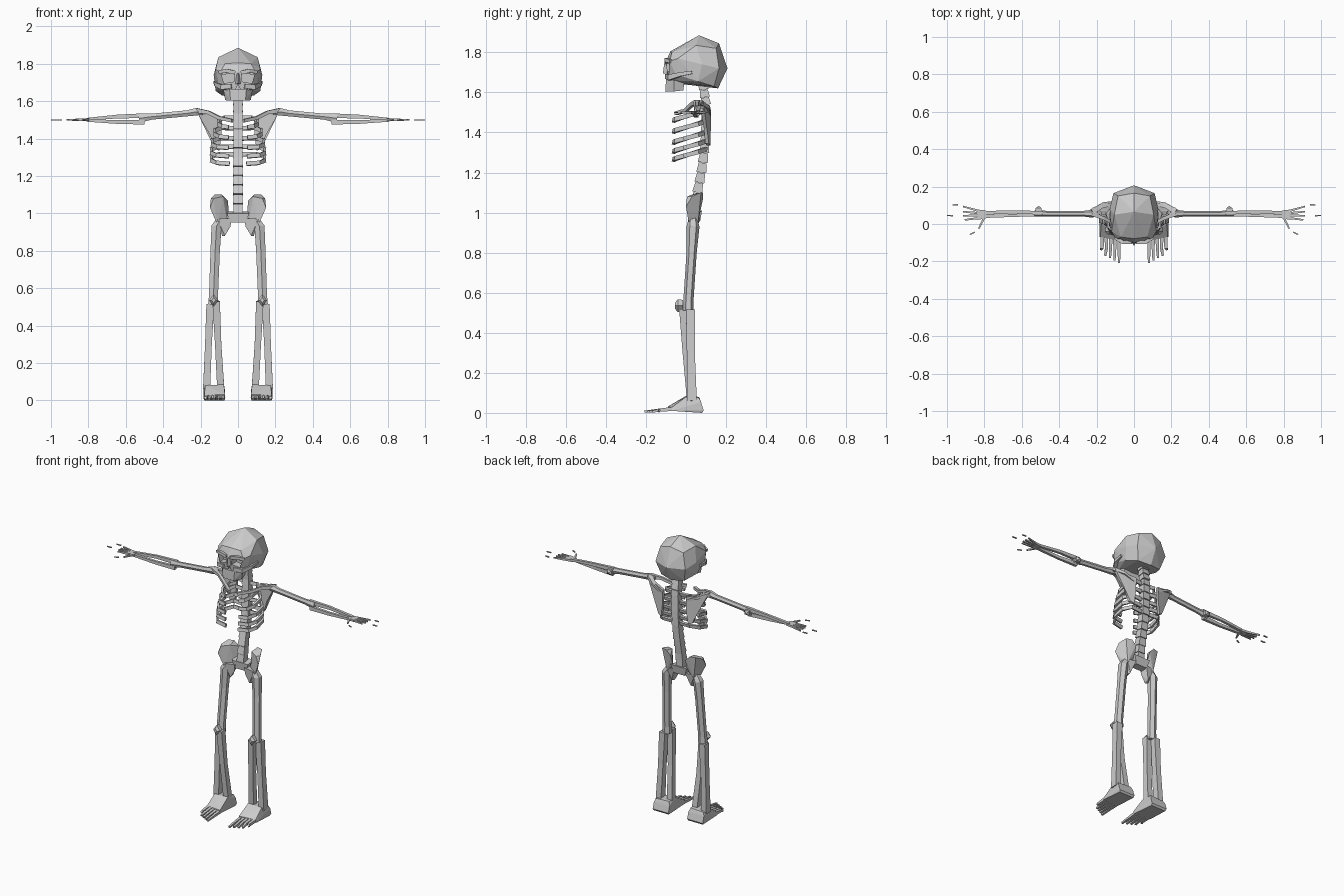
import bpy, bmesh, math
from mathutils import Vector

bone_mat = bpy.data.materials.new("bone grey")
bone_mat.diffuse_color = (0.6, 0.6, 0.6, 1)


def finish(name, bm, mirror=False):
    bmesh.ops.recalc_face_normals(bm, faces=bm.faces)
    me = bpy.data.meshes.new(name)
    bm.to_mesh(me)
    bm.free()
    me.materials.append(bone_mat)
    ob = bpy.data.objects.new(name, me)
    bpy.context.collection.objects.link(ob)
    if mirror:
        ob.modifiers.new("mirror", 'MIRROR').use_mirror_merge = False
    return ob


def skin(bm, rings):
    """Join rings of points into a closed tube."""
    vs = [[bm.verts.new(p) for p in r] for r in rings]
    n = len(vs[0])
    for a, b in zip(vs, vs[1:]):
        for i in range(n):
            bm.faces.new((a[i], a[(i + 1) % n], b[(i + 1) % n], b[i]))
    bm.faces.new(vs[0])
    bm.faces.new(vs[-1][::-1])


def tube(bm, path, sizes, n=4, side=(1, 0, 0)):
    """Sweep an n-sided section; sizes are (half width along side, half depth)."""
    path = [Vector(p) for p in path]
    rings = []
    for i, p in enumerate(path):
        t = (path[min(i + 1, len(path) - 1)] - path[max(i - 1, 0)]).normalized()
        v = t.cross(Vector(side)).normalized()
        u = v.cross(t)
        k = 1 / math.cos(math.pi / n)
        ring = []
        for j in range(n):
            a = math.tau * (j + 0.5) / n
            ring.append(p + u * math.cos(a) * k * sizes[i][0] + v * math.sin(a) * k * sizes[i][1])
        rings.append(ring)
    skin(bm, rings)


def bone(name, path, sizes, n=4, side=(1, 0, 0), mirror=True):
    bm = bmesh.new()
    tube(bm, path, sizes, n, side)
    return finish(name, bm, mirror)


def hull(name, pts, mirror=False, both=False):
    """Convex faceted solid; both adds the points reflected in x."""
    bm = bmesh.new()
    for x, y, z in pts:
        bm.verts.new((x, y, z))
        if both and x:
            bm.verts.new((-x, y, z))
    res = bmesh.ops.convex_hull(bm, input=bm.verts)
    loose = [v for v in bm.verts if not v.link_faces]
    bmesh.ops.delete(bm, geom=loose, context='VERTS')
    bmesh.ops.dissolve_limit(bm, angle_limit=math.radians(4), verts=bm.verts, edges=bm.edges)
    return finish(name, bm, mirror)


def plate(name, outline, thick, depth, mirror=True):
    """Outline in x, z; depth(x, z) gives the y of its middle."""
    bm = bmesh.new()
    skin(bm, [[(x, depth(x, z) + d, z) for x, z in outline] for d in (-thick / 2, thick / 2)])
    bmesh.ops.triangulate(bm, faces=[f for f in bm.faces if len(f.verts) > 4])
    return finish(name, bm, mirror)


# Skull: faceted cranium with eye sockets and nose cut out
skull = hull("cranium", [
    (0, .065, 1.885), (0, .165, 1.845), (0, .207, 1.72), (0, .16, 1.62), (0, -.078, 1.805),
    (.07, -.07, 1.80), (.105, .05, 1.835), (.085, .15, 1.82), (.13, .08, 1.74), (.11, .165, 1.72),
    (.085, .14, 1.63), (.12, .06, 1.655), (.12, -.04, 1.77), (.095, -.082, 1.755),
    (0, -.10, 1.755), (.105, -.05, 1.69), (.06, -.09, 1.66), (.07, -.0, 1.645), (0, -.09, 1.65)], both=True)
cut = bmesh.new()
for s in (-1, 1):
    skin(cut, [[(s * x, y, z) for x, z in ((.02, 1.705), (.075, 1.695), (.088, 1.74), (.022, 1.75))]
               for y in (-.2, -.045)])
skin(cut, [[(x, y, z) for x, z in ((-.017, 1.655), (.017, 1.655), (0, 1.69))] for y in (-.2, -.06)])
cutter = finish("socket_cutter", cut)
cutter.hide_render = True
cutter.hide_set(True)
mod = skull.modifiers.new("sockets", 'BOOLEAN')
mod.object, mod.operation, mod.solver = cutter, 'DIFFERENCE', 'EXACT'

# Face: jaw, cheek arches, brow and nose bridge
hull("jaw", [(.078, -.06, 1.66), (.07, -.01, 1.655), (.045, -.10, 1.665), (.068, -.06, 1.605),
             (.06, -.012, 1.61), (.04, -.103, 1.603)], both=True)
bone("cheek_bone", [(.035, -.095, 1.68), (.085, -.08, 1.675), (.115, -.03, 1.69), (.122, .03, 1.70)],
     [(.012, .01), (.014, .012), (.01, .01), (.008, .008)], side=(0, 0, 1))
bone("brow", [(.015, -.098, 1.752), (.06, -.098, 1.762), (.10, -.075, 1.755)],
     [(.01, .008), (.01, .01), (.008, .008)], side=(0, 0, 1))
hull("nose_bridge", [(.012, -.09, 1.75), (.016, -.09, 1.69), (0, -.108, 1.745), (0, -.116, 1.695)], both=True)

# Spine: stacked vertebra blocks along a curve, top to bottom
line = [(.083, 1.65), (.10, 1.535), (.098, 1.40), (.093, 1.31), (.075, 1.19), (.052, 1.08), (.045, .99)]


def spine_y(z):
    for (y0, z0), (y1, z1) in zip(line, line[1:]):
        if z >= z1:
            return y0 + (y1 - y0) * (z0 - z) / (z0 - z1)
    return line[-1][0]


bm = bmesh.new()
z = 1.65
while z > 1.0:
    h = .038 if z > 1.5 else .05
    b = max(z - h, .99)
    tube(bm, [(0, spine_y(z), z), (0, spine_y(b), b + .002)], [(.023, .02), (.026, .025)])
    z = b
finish("spine", bm)

# Ribs: five flat hoops sloping down toward the open front
bm = bmesh.new()
for top, w, inner in ((1.51, .105, .05), (1.455, .125, .05), (1.40, .138, .05), (1.355, .143, .048), (1.315, .143, .045)):
    path = [(.015, .095, top), (w * .7, .10, top + .002), (w, .06, top - .012),
            (w, -.01, top - .032), (w * .8, -.052, top - .045), (inner, -.062, top - .05)]
    tube(bm, path, [(.011, .007)] * 6, side=(0, .25, 1))
finish("ribs", bm, True)

# Shoulders
bone("collar_bone", [(.03, -.05, 1.495), (.10, .0, 1.51), (.16, .03, 1.54), (.225, .055, 1.55)],
     [(.009, .009)] * 3 + [(.013, .012)], side=(0, 0, 1))
plate("shoulder_blade", [(.225, 1.555), (.16, 1.535), (.085, 1.515), (.088, 1.42), (.10, 1.335), (.125, 1.345),
                         (.15, 1.42), (.20, 1.505)], .018, lambda x, z: .115 - .28 * max(x - .09, 0))
bone("shoulder_blade_ridge", [(.09, .115, 1.49), (.16, .105, 1.525), (.225, .065, 1.55)],
     [(.007, .008), (.008, .012), (.012, .015)], side=(0, 0, 1))

# Arms
bone("upper_arm", [(.19, .055, 1.54), (.225, .055, 1.543), (.27, .055, 1.535), (.46, .055, 1.517), (.53, .057, 1.508)],
     [(.012, .012), (.02, .018), (.016, .013), (.016, .013), (.024, .015)], 6, (0, 0, 1))
hull("elbow", [(.51 + dx, .075 + dy, 1.507 + dz) for dx in (-.016, .016) for dy in (-.018, .01)
               for dz in (-.014, .014)] + [(.51, .097, 1.507)], True)
bone("forearm_upper", [(.49, .06, 1.522), (.64, .064, 1.518), (.81, .06, 1.503)],
     [(.013, .01), (.010, .008), (.007, .01)], side=(0, 0, 1))
bone("forearm_lower", [(.50, .052, 1.488), (.64, .046, 1.488), (.81, .042, 1.497)],
     [(.013, .01), (.010, .008), (.007, .01)], side=(0, 0, 1))

# Hands: palm, spread fingers and loose fingertip pieces
hull("palm", [(x, y, z) for x, a, b in ((.79, .03, .072), (.84, .022, .078)) for y in (a, b)
              for z in (1.494, 1.507)], True)
bm = bmesh.new()
for a, b in (((.83, .070), (.915, .094)), ((.83, .058), (.915, .066)), ((.83, .046), (.915, .044)),
             ((.83, .032), (.905, .022)), ((.80, .036), (.83, -.025))):
    tube(bm, [(*a, 1.5), (*b, 1.5)], [(.007, .006), (.004, .004)], side=(0, 0, 1))
for a, b in (((.94, .104), (.97, .102)), ((.968, .045), (1.0, .045)), ((.852, -.044), (.878, -.056))):
    tube(bm, [(*a, 1.5), (*b, 1.5)], [(.003, .004), (.003, .003)], side=(0, 0, 1))
finish("fingers", bm, True)

# Pelvis: flared wings, central bridge and lower prongs
hull("hip_wing", [(.145, .03, 1.08), (.125, .075, 1.10), (.085, .085, 1.10), (.055, .085, 1.07), (.15, .0, 1.03),
                  (.13, .02, .99), (.05, .07, 1.02), (.06, .045, .96), (.11, .015, .94), (.10, .06, .95),
                  (.13, .005, 1.08), (.08, .03, 1.09)], True)
hull("hip_prong", [(.035, .015, .975), (.11, .01, .97), (.04, .07, .975), (.105, .06, .97),
                   (.04, .02, .93), (.07, .02, .88), (.085, .03, .88), (.07, .05, .89)], True)
hull("sacrum", [(.06, .02, 1.0), (.06, .08, 1.01), (.04, .025, .95), (.04, .07, .955)], both=True)

# Legs
bone("thigh", [(.095, .035, .965), (.115, .035, .93), (.122, .028, .80), (.131, .012, .56), (.132, .01, .51)],
     [(.02, .02), (.027, .028), (.025, .022), (.024, .022), (.028, .024)], 6)
hull("kneecap", [(.13 + dx, y, .535 + dz) for y, r in ((-.056, .011), (-.04, .025), (-.015, .022))
                 for dx, dz in ((r, 0), (-r, 0), (0, r * 1.3), (0, -r * 1.3))], True)
bone("shin_outer", [(.148, .022, .515), (.158, .024, .30), (.168, .03, .06)],
     [(.021, .022), (.018, .02), (.019, .024)])
bone("shin_inner", [(.117, -.015, .53), (.106, .0, .30), (.092, .025, .06)],
     [(.02, .02), (.017, .017), (.019, .02)])

# Feet: ankle and arch wedge, then five toes
hull("foot", [(.075, .0, .085), (.175, .0, .08), (.08, .065, .08), (.175, .065, .075), (.07, .088, .012),
              (.185, .088, .012), (.07, .075, .055), (.185, .075, .055), (.068, -.09, .012), (.185, -.07, .01),
              (.07, -.09, .032), (.18, -.07, .028), (.072, .08, 0), (.18, .08, 0)], True)
bm = bmesh.new()
for i in range(5):
    x = .08 + i * .0225
    tip = -.208 + i * .013 + (.02 if i == 4 else 0)
    tube(bm, [(x, -.06, .02), (x, -.13, .014), (x + .002 * i, tip, .006)],
         [(.010, .01), (.008, .008), (.006, .005)])
finish("toes", bm, True)
